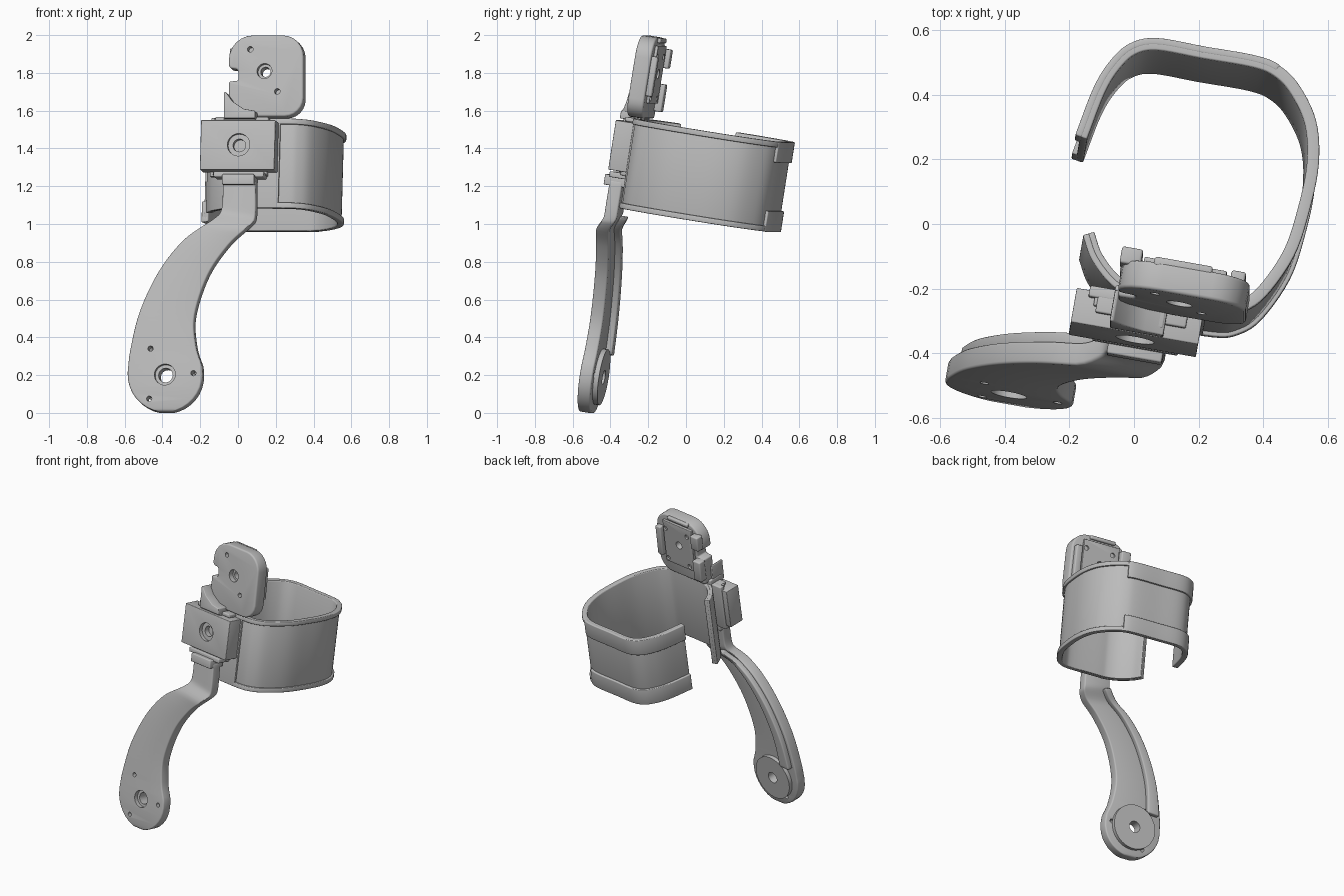
import bpy, bmesh
from math import radians, sin, cos, pi
from mathutils import Matrix, Vector

cube = bpy.data.objects.get("Cube")
if cube:
    bpy.data.objects.remove(cube)

# Everything is built in one turned and tilted frame: u across, v to the back, w up
YAW, TILT, LIFT = radians(-10), radians(-9), 1.28
FRAME = Matrix.Translation((0, 0, LIFT)) @ Matrix.Rotation(YAW, 4, 'Z') @ Matrix.Rotation(TILT, 4, 'X')

grey = bpy.data.materials.new("plain_grey")
grey.use_nodes = True
grey.diffuse_color = (0.5, 0.5, 0.5, 1)
grey.node_tree.nodes["Principled BSDF"].inputs["Base Color"].default_value = (0.5, 0.5, 0.5, 1)


def front(x, z, v):
    """Frame coordinates (u, w) of the point seen at x, z on the plane v."""
    s, c = sin(-TILT), cos(TILT)
    w = (z - LIFT + s * v) / c
    u = (x - sin(-YAW) * (c * v + s * w)) / cos(YAW)
    return u, w


def finish(name, bm, bevel=0, holes=()):
    """Turn a bmesh into a bevelled, drilled, placed object."""
    bmesh.ops.recalc_face_normals(bm, faces=bm.faces)
    mesh = bpy.data.meshes.new(name)
    bm.to_mesh(mesh)
    bm.free()
    mesh.materials.append(grey)
    ob = bpy.data.objects.new(name, mesh)
    bpy.context.collection.objects.link(ob)
    ob.matrix_basis = FRAME
    if bevel:
        mod = ob.modifiers.new("bevel", 'BEVEL')
        mod.width, mod.segments = bevel, 3
        mod.limit_method, mod.angle_limit = 'ANGLE', radians(50)
    cutters = []
    for hole in holes:
        cutter = cylinder("hole_cutter", *hole)
        cutter.hide_render = True
        mod = ob.modifiers.new("hole", 'BOOLEAN')
        mod.operation, mod.solver, mod.object = 'DIFFERENCE', 'EXACT', cutter
        cutters.append(cutter)
    bpy.context.view_layer.update()
    bpy.ops.object.select_all(action='DESELECT')
    ob.select_set(True)
    bpy.context.view_layer.objects.active = ob
    for mod in list(ob.modifiers):
        bpy.ops.object.modifier_apply(modifier=mod.name)
    for cutter in cutters:
        bpy.data.objects.remove(cutter)
    bpy.ops.object.shade_smooth_by_angle(angle=radians(35))
    return ob


def cylinder(name, u, w, r, v0, v1, holes=()):
    bm = bmesh.new()
    place = Matrix.Translation((u, (v0 + v1) / 2, w)) @ Matrix.Rotation(pi / 2, 4, 'X')
    bmesh.ops.create_cone(bm, cap_ends=True, segments=32, radius1=r, radius2=r,
                          depth=abs(v1 - v0), matrix=place)
    return finish(name, bm, 0, holes)


def prism(name, outline, v0, v1, bevel=0.006, holes=()):
    """Extrude a (u, w) outline from v0 to v1."""
    bm = bmesh.new()
    face = bm.faces.new([bm.verts.new((u, v0, w)) for u, w in outline])
    out = bmesh.ops.extrude_face_region(bm, geom=[face])
    moved = [g for g in out["geom"] if isinstance(g, bmesh.types.BMVert)]
    bmesh.ops.translate(bm, verts=moved, vec=(0, v1 - v0, 0))
    return finish(name, bm, bevel, holes)


def box(name, u0, u1, v0, v1, w0, w1, bevel=0.006, holes=()):
    return prism(name, [(u0, w0), (u1, w0), (u1, w1), (u0, w1)], v0, v1, bevel, holes)


def panel(name, x0, x1, z0, z1, v0, v1, bevel=0.006, holes=()):
    """Box whose front rectangle is given by x and z."""
    return prism(name, [front(x, z, v0) for x, z in ((x0, z0), (x1, z0), (x1, z1), (x0, z1))],
                 v0, v1, bevel, holes)


def rounded(corners):
    """Fillet a polygon given as (x, z, radius)."""
    pts = []
    for i, (x, z, r) in enumerate(corners):
        p = Vector((x, z))
        a = (Vector(corners[i - 1][:2]) - p).normalized() * r
        b = (Vector(corners[(i + 1) % len(corners)][:2]) - p).normalized() * r
        for k in range(7):
            t = k / 6 * pi / 2
            pts.append(tuple(p + a * (1 - sin(t)) + b * (1 - cos(t))))
    return pts


def spline(points, steps):
    """Catmull-Rom curve through the points."""
    p = [Vector(q) for q in points]
    p = [2 * p[0] - p[1]] + p + [2 * p[-1] - p[-2]]
    out = []
    for a, b, c, d in zip(p, p[1:], p[2:], p[3:]):
        for k in range(steps):
            t = k / steps
            out.append(0.5 * (2 * b + (c - a) * t + (2 * a - 5 * b + 4 * c - d) * t * t
                              + (3 * b - a - 3 * c + d) * t ** 3))
    return out + [p[-2]]


def skin(bm, rings):
    """Join four-point rings into a closed bar."""
    rings = [[bm.verts.new(q) for q in ring] for ring in rings]
    for a, b in zip(rings, rings[1:]):
        for i in range(4):
            j = (i + 1) % 4
            bm.faces.new((a[i], a[j], b[j], b[i]))
    bm.faces.new(rings[0])
    bm.faces.new(rings[-1][::-1])


# Open cuff: thin wall, front panel and raised rims
STEPS = 5
path = spline([(-.15, -.1), (-.11, -.17), (-.04, -.235), (.04, -.268), (.12, -.27), (.3, -.27),
               (.375, -.25), (.44, -.19), (.505, -.05), (.528, .1), (.531, .25), (.5, .38),
               (.43, .48), (.36, .53), (.28, .547), (.12, .547), (-.031, .547), (-.11, .515),
               (-.16, .45), (-.195, .36), (-.225, .205)], STEPS)


def band(name, t0, t1, inner, outer, w0, w1, bevel=0.005):
    rings = []
    for i in range(round(t0 * STEPS), round(t1 * STEPS) + 1):
        along = path[min(i + 1, len(path) - 1)] - path[max(i - 1, 0)]
        inward = Vector((-along.y, along.x)).normalized()
        a, b = path[i] + inward * inner, path[i] + inward * outer
        rings.append([(*a, w0), (*b, w0), (*b, w1), (*a, w1)])
    bm = bmesh.new()
    skin(bm, rings)
    finish(name, bm, bevel)


END = 20
band("cuff_wall", 0, END, .037, .013, -.238, .238)
band("cuff_front_panel", 0, 4.8, .02, 0, -.24, .24)
for side, sign in (("upper", 1), ("lower", -1)):
    band(side + "_rim", 4.6, END, .036, 0, *sorted((sign * .21, sign * .24)))
    band(side + "_back_rim", 13, END, .02, -.002, *sorted((sign * .13, sign * .241)))

# Clamp block with its rail and a counterbored hole
box("clamp_block", -.14, .26, -.37, -.262, -.05, .215, .004,
    [(.065, .083, .06, -.4, -.345), (.065, .083, .034, -.4, -.29)])
box("clamp_rail", -.08, .21, -.31, -.25, -.07, .235)
box("rail_back_plate", -.1, .21, -.285, -.25, -.075, .24)

# Curved arm: paired edge points, then a round foot
left = spline([(-.088, 1.24), (-.095, 1.09), (-.14, 1.025), (-.29, .915), (-.42, .75),
               (-.52, .54), (-.57, .34), (-.585, .22)], 6)
right = spline([(.085, 1.24), (.085, 1.06), (.06, .995), (-.05, .89), (-.16, .73),
                (-.23, .52), (-.225, .36), (-.192, .25)], 6)
FOOT, FOOT_R = (-.387, .203), .198
rows = list(zip(left, right))
for k in range(9):
    t = radians(k * 10)
    rows.append(tuple(Vector((FOOT[0] + s * FOOT_R * cos(t), FOOT[1] - FOOT_R * sin(t))) for s in (-1, 1)))


def arm_bar(name, rows, v0, v1, bevel, holes=()):
    """Loft between paired edge points, stepping back at the neck."""
    rings = []
    for a, b in rows:
        t = min(max(((a.y + b.y) / 2 - .97) / .1, 0), 1)
        shift = .042 * t * t * (3 - 2 * t)
        (ua, wa), (ub, wb) = front(a.x, a.y, -.41), front(b.x, b.y, -.41)
        rings.append([(ua, v0 + shift, wa), (ub, v0 + shift, wb),
                      (ub, v1 + shift, wb), (ua, v1 + shift, wa)])
    bm = bmesh.new()
    skin(bm, rings)
    finish(name, bm, bevel, holes)


axle = front(*FOOT, -.41)
screws = [(*front(x, z, -.41), .014, -.45, -.28) for x, z in ((-.463, .34), (-.236, .21), (-.47, .075))]
bore = (*axle, .038, -.5, -.2)
arm_bar("arm", rows, -.412, -.342, .014, [bore, (*axle, .056, -.45, -.385)] + screws)
rib = [(a.lerp(b, .07), a.lerp(b, .3)) for a, b in rows[8:38]]
arm_bar("arm_back_rib", rib, -.35, -.308, .008)
cylinder("foot_pad", *axle, .15, -.345, -.316, [bore])
panel("arm_top_tab", -.085, .085, 1.21, 1.265, -.4, -.28)
panel("arm_slide", -.13, .135, 1.25, 1.28, -.37, -.27)

# Head plate with a side notch, stem and gusset
HV = -.3
outline = rounded([(.345, 1.57, .1), (.345, 2, .11), (-.05, 2, .13), (-.05, 1.825, .02), (0, 1.82, .015),
                   (0, 1.76, .01), (-.05, 1.755, .01), (-.05, 1.57, .02)])
head_holes = [(*front(.14, 1.81, HV), .04, -.35, -.265), (*front(.14, 1.81, HV), .026, -.35, -.1)]
head_holes += [(*front(x, z, HV), .015, -.35, -.25) for x, z in ((.065, 1.925), (.208, 1.702))]
prism("head_plate", [front(x, z, HV) for x, z in outline], HV, -.212, .014, head_holes)
back_holes = [(*front(x, z, HV), .016, -.207, -.18) for x in (.06, .25) for z in (1.68, 1.9)]
panel("head_back_plate", .03, .285, 1.64, 1.945, -.214, -.196, .004, back_holes + head_holes[1:2])
for name, x0, x1, z0, z1, depth in (("head_hook_upper", -.045, .02, 1.83, 1.93, -.172),
                                    ("head_hook_lower", -.045, .02, 1.6, 1.745, -.172),
                                    ("head_side_wall", .295, .34, 1.68, 1.89, -.18),
                                    ("head_top_wall", .06, .24, 1.96, 1.985, -.195)):
    panel(name, x0, x1, z0, z1, -.225, depth, .008)
gusset = [(-.075, 1.56), (.09, 1.56), (.09, 1.6), (.03, 1.61), (-.03, 1.65), (-.065, 1.7), (-.075, 1.7)]
prism("head_gusset", [front(x, z, -.37) for x, z in gusset], -.37, -.27)
panel("head_stem", -.075, .09, 1.53, 1.6, -.35, -.24)
panel("head_slide", -.12, .16, 1.545, 1.568, -.33, -.25)
